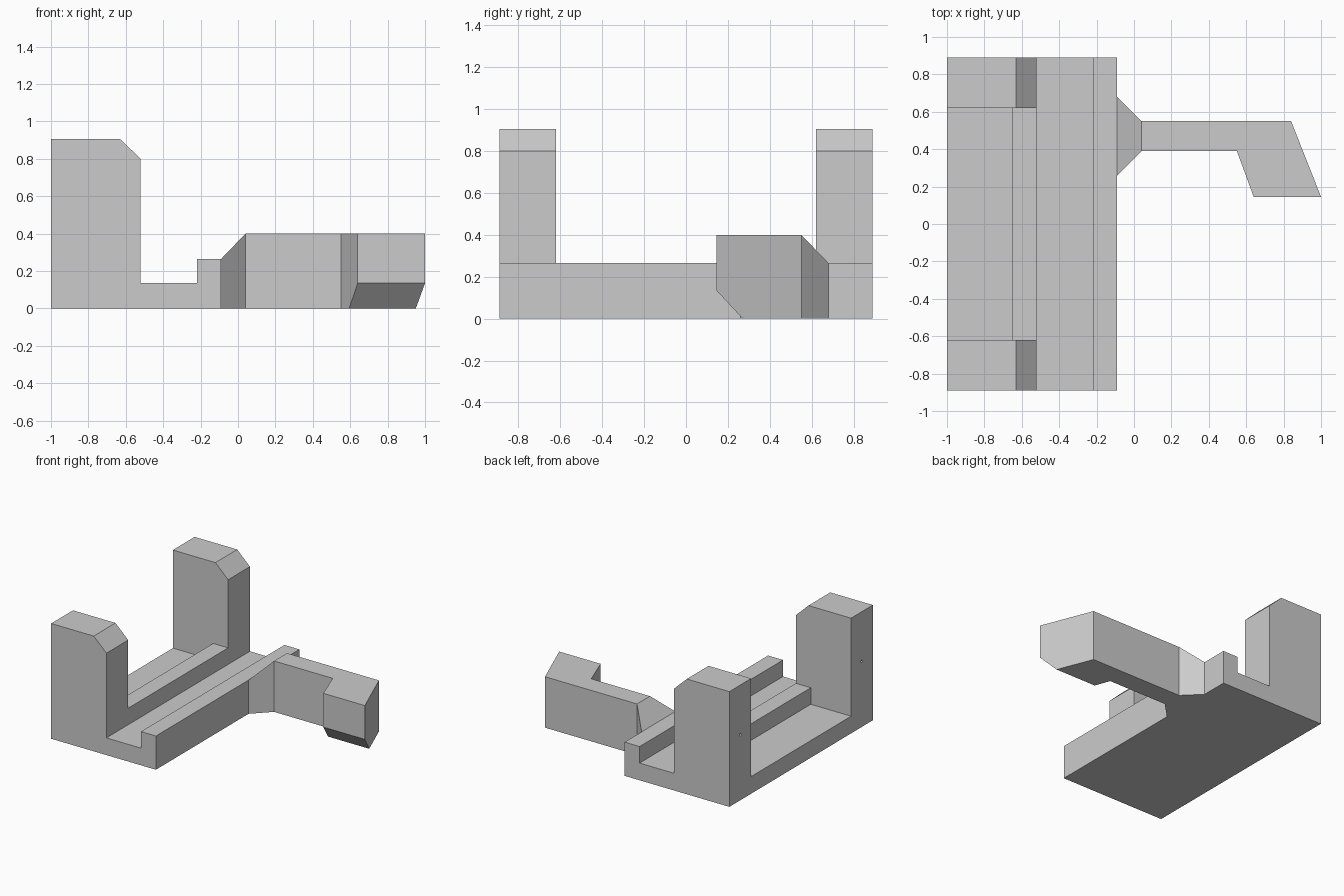
import bpy, bmesh, math
from mathutils import Matrix, Vector

cube = bpy.data.objects.get("Cube")
if cube:
    bpy.data.objects.remove(cube, do_unlink=True)

# Single material
grey = bpy.data.materials.new("light grey")
grey.use_nodes = True
colour = (0.6, 0.6, 0.6, 1)
grey.diffuse_color = colour
grey.node_tree.nodes["Principled BSDF"].inputs["Base Color"].default_value = colour


def add_object(name, bm):
    bmesh.ops.recalc_face_normals(bm, faces=bm.faces)
    mesh = bpy.data.meshes.new(name)
    bm.to_mesh(mesh)
    bm.free()
    mesh.materials.append(grey)
    obj = bpy.data.objects.new(name, mesh)
    bpy.context.collection.objects.link(obj)
    return obj


def extrude(name, points, offset):
    """Extrude a closed 3D outline along an offset vector."""
    bm = bmesh.new()
    face = bm.faces.new([bm.verts.new(p) for p in points])
    result = bmesh.ops.extrude_face_region(bm, geom=[face], use_keep_orig=True)
    moved = [v for v in result["geom"] if isinstance(v, bmesh.types.BMVert)]
    bmesh.ops.translate(bm, verts=moved, vec=offset)
    return add_object(name, bm)


def combine(target, tool, operation):
    """Apply a boolean and remove the tool."""
    tool.hide_render = True
    mod = target.modifiers.new(operation, 'BOOLEAN')
    mod.operation = operation
    mod.solver = 'EXACT'
    mod.object = tool
    bpy.context.view_layer.objects.active = target
    bpy.ops.object.modifier_apply(modifier=mod.name)
    bpy.data.objects.remove(tool, do_unlink=True)


half, inner = 0.89, 0.62
floor, rail = 0.135, 0.265

# Bed: channelled profile with a middle ridge and an outer lip
bed_profile = [(-1, 0), (-0.09, 0), (-0.09, rail), (-0.22, rail), (-0.22, floor),
               (-0.52, floor), (-0.52, rail), (-0.65, rail), (-0.65, floor), (-1, floor)]
frame = extrude("bed_with_posts", [(x, -half, z) for x, z in bed_profile], (0, 2 * half, 0))

# Chamfered posts at both ends, each with a small pin hole in its outer face
post_profile = [(-1, 0), (-0.52, 0), (-0.52, 0.8), (-0.63, 0.905), (-1, 0.905)]
for start in (-half, inner):
    width = half - inner
    post = extrude("post", [(x, start, z) for x, z in post_profile], (0, width, 0))
    combine(frame, post, 'UNION')
    bm = bmesh.new()
    place = Matrix.Translation((-1, start + width / 2, 0.515)) @ Matrix.Rotation(math.pi / 2, 4, 'Y')
    bmesh.ops.create_cone(bm, cap_ends=True, segments=12, radius1=0.01, radius2=0.01,
                          depth=0.1, matrix=place)
    combine(frame, add_object("pin_hole_cutter", bm), 'DIFFERENCE')

# Flared root joining the arm to the bed
bm = bmesh.new()
rings = []
for x, y0, y1, top in ((-0.09, 0.26, 0.68, rail), (0.04, 0.39, 0.55, 0.4)):
    rings.append([bm.verts.new(p) for p in ((x, y0, 0), (x, y1, 0), (x, y1, top), (x, y0, top))])
a, b = rings
bm.faces.new(a)
bm.faces.new(b)
for i in range(4):
    j = (i + 1) % 4
    bm.faces.new((a[i], a[j], b[j], b[i]))
arm_root = add_object("arm_root", bm)

# Arm with a slanted hooked end
arm_plan = [(0.04, 0.39), (0.55, 0.39), (0.64, 0.145), (1, 0.145), (0.84, 0.55), (0.04, 0.55)]
arm = extrude("hooked_arm", [(x, y, 0) for x, y in arm_plan], (0, 0, 0.4))

# Chamfer under the hook tip
bm = bmesh.new()
bm.from_mesh(arm.data)
cut = bmesh.ops.bisect_plane(bm, geom=bm.verts[:] + bm.edges[:] + bm.faces[:],
                             plane_co=Vector((0, 0.145, 0.135)),
                             plane_no=Vector((0, -0.135, -0.125)), clear_outer=True)
edges = [e for e in cut["geom_cut"] if isinstance(e, bmesh.types.BMEdge)]
bmesh.ops.edgeloop_fill(bm, edges=edges)
bmesh.ops.recalc_face_normals(bm, faces=bm.faces)
bm.to_mesh(arm.data)
bm.free()
